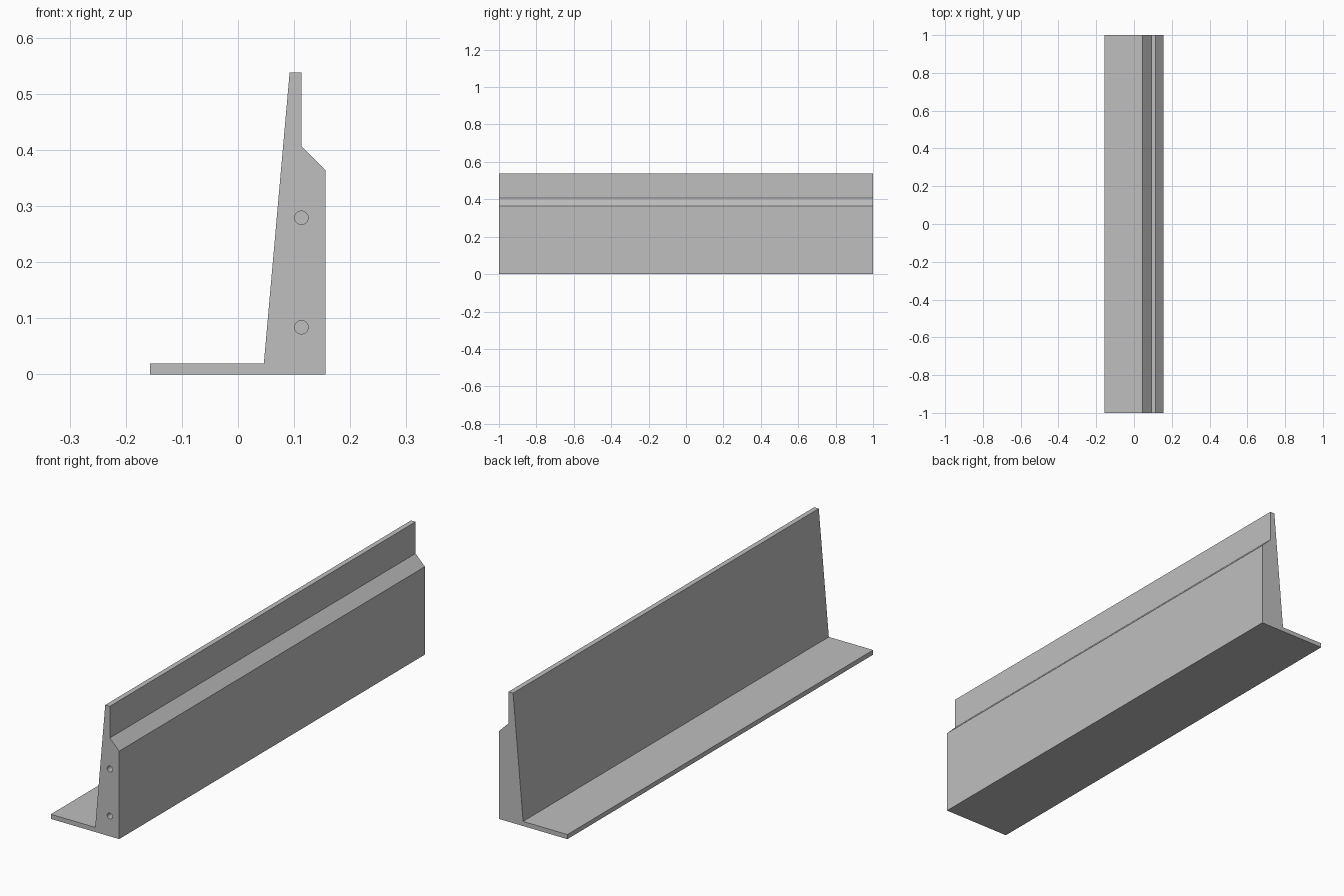
import bpy, bmesh, math
from mathutils import Matrix

if "Cube" in bpy.data.objects:
    bpy.data.objects.remove(bpy.data.objects["Cube"])

concrete = bpy.data.materials.new("concrete_grey")
concrete.diffuse_color = (0.52, 0.52, 0.52, 1)
concrete.use_nodes = True
concrete.node_tree.nodes["Principled BSDF"].inputs["Base Color"].default_value = concrete.diffuse_color

# Wall cross-section (x, z), extruded along the full length
PROFILE = [(-0.157, 0), (0.156, 0), (0.156, 0.364), (0.113, 0.407),
           (0.113, 0.538), (0.092, 0.538), (0.046, 0.019), (-0.157, 0.019)]


def make_object(name, bm):
    bmesh.ops.recalc_face_normals(bm, faces=bm.faces)
    mesh = bpy.data.meshes.new(name)
    bm.to_mesh(mesh)
    bm.free()
    mesh.materials.append(concrete)
    obj = bpy.data.objects.new(name, mesh)
    bpy.context.collection.objects.link(obj)
    return obj


# Retaining wall with foot and stepped upper edge
bm = bmesh.new()
face = bm.faces.new([bm.verts.new((x, -1, z)) for x, z in PROFILE])
ext = bmesh.ops.extrude_face_region(bm, geom=[face])
bmesh.ops.translate(bm, vec=(0, 2, 0),
                    verts=[v for v in ext["geom"] if isinstance(v, bmesh.types.BMVert)])
wall = make_object("wall_section", bm)

# Two blind dowel holes in the front end
bm = bmesh.new()
for z in (0.084, 0.279):
    bmesh.ops.create_cone(bm, cap_ends=True, segments=32, radius1=0.012, radius2=0.012,
                          depth=0.12, matrix=Matrix.Translation((0.113, -1, z))
                          @ Matrix.Rotation(math.pi / 2, 4, 'X'))
cutter = make_object("dowel_hole_cutter", bm)
cutter.hide_render = True
cutter.hide_set(True)

cut = wall.modifiers.new("dowel_holes", 'BOOLEAN')
cut.operation = 'DIFFERENCE'
cut.solver = 'EXACT'
cut.object = cutter

# Smooth only the round hole walls
bpy.context.view_layer.objects.active = wall
wall.select_set(True)
bpy.ops.object.modifier_apply(modifier=cut.name)
bpy.ops.object.shade_smooth_by_angle(angle=math.radians(30))
